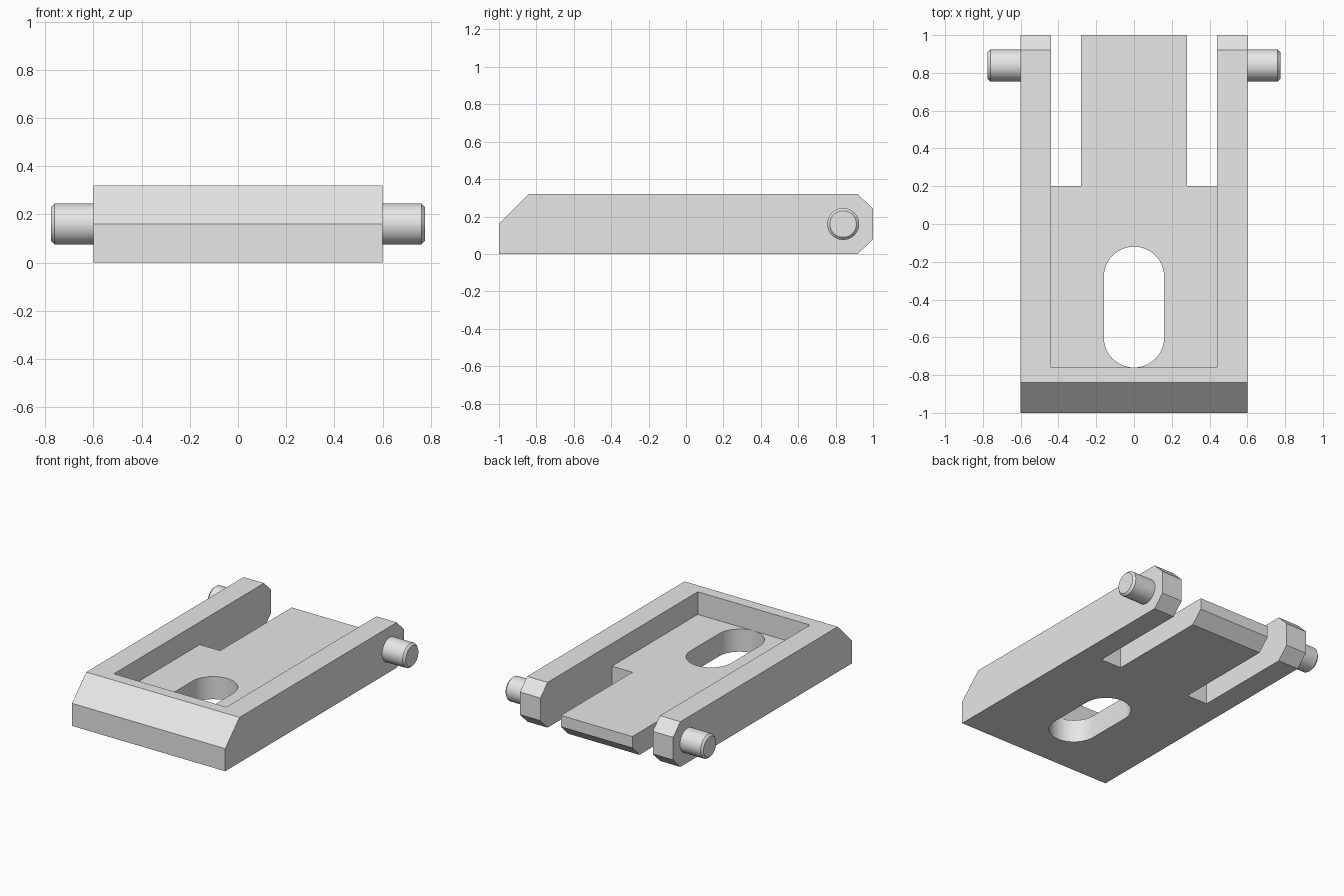
import bpy, bmesh, math
from mathutils import Vector

if "Cube" in bpy.data.objects:
    bpy.data.objects.remove(bpy.data.objects["Cube"])

grey = bpy.data.materials.new("light_grey")
grey.diffuse_color = (0.8, 0.8, 0.8, 1)
grey.use_nodes = True
grey.node_tree.nodes["Principled BSDF"].inputs["Base Color"].default_value = grey.diffuse_color


def prism(name, points, offset):
    """Solid made by sweeping a flat outline along an offset."""
    bm = bmesh.new()
    face = bm.faces.new([bm.verts.new(p) for p in points])
    swept = bmesh.ops.extrude_face_region(bm, geom=[face])["geom"]
    verts = [v for v in swept if isinstance(v, bmesh.types.BMVert)]
    bmesh.ops.translate(bm, verts=verts, vec=Vector(offset))
    bmesh.ops.recalc_face_normals(bm, faces=bm.faces[:])
    mesh = bpy.data.meshes.new(name)
    bm.to_mesh(mesh)
    bm.free()
    mesh.materials.append(grey)
    obj = bpy.data.objects.new(name, mesh)
    bpy.context.collection.objects.link(obj)
    return obj


def box_cutter(name, x0, x1, y0, y1, z0, z1):
    return prism(name, [(x0, y0, z0), (x1, y0, z0), (x1, y1, z0), (x0, y1, z0)],
                 (0, 0, z1 - z0))


def select(obj):
    bpy.ops.object.select_all(action="DESELECT")
    obj.select_set(True)
    bpy.context.view_layer.objects.active = obj


# Body: chamfered side profile swept across the width
profile = [(-1, 0), (-1, 0.16), (-0.84, 0.32), (0.92, 0.32),
           (1, 0.24), (1, 0.08), (0.92, 0)]
body = prism("body", [(-0.6, y, z) for y, z in profile], (1.2, 0, 0))

# Cutters: open recess, two slots beside the tongue, and the oblong hole
cutters = [box_cutter("recess_cutter", -0.44, 0.44, -0.76, 1.2, 0.16, 0.5)]
for side in (-1, 1):
    xs = sorted((side * 0.28, side * 0.44))
    cutters.append(box_cutter("slot_cutter", *xs, 0.2, 1.2, -0.2, 0.5))
oblong = []
for i in range(50):
    half, step = divmod(i, 25)
    a = math.pi * (half + step / 24)
    oblong.append((0.16 * math.cos(a),
                   (-0.28, -0.60)[half] + 0.16 * math.sin(a), -0.2))
cutters.append(prism("hole_cutter", oblong, (0, 0, 0.7)))

for cutter in cutters:
    cutter.hide_render = True
    mod = body.modifiers.new("cut", "BOOLEAN")
    mod.operation = "DIFFERENCE"
    mod.solver = "EXACT"
    mod.object = cutter
    select(body)
    bpy.ops.object.modifier_apply(modifier=mod.name)
    bpy.data.objects.remove(cutter)
select(body)
bpy.ops.object.shade_smooth_by_angle(angle=math.radians(20))

# Pivot pins with a small chamfer at the outer end
for side, name in ((-1, "left_pin"), (1, "right_pin")):
    n = 40
    ring = [(side * 0.58, 0.84 + 0.085 * math.cos(2 * math.pi * i / n),
             0.16 + 0.085 * math.sin(2 * math.pi * i / n)) for i in range(n)]
    pin = prism(name, ring, (side * 0.195, 0, 0))
    bm = bmesh.new()
    bm.from_mesh(pin.data)
    rim = [e for e in bm.edges if all(abs(v.co.x) > 0.7 for v in e.verts)]
    bmesh.ops.bevel(bm, geom=rim, offset=0.014, segments=1, affect="EDGES")
    bm.to_mesh(pin.data)
    bm.free()
    select(pin)
    bpy.ops.object.shade_smooth_by_angle(angle=math.radians(30))
